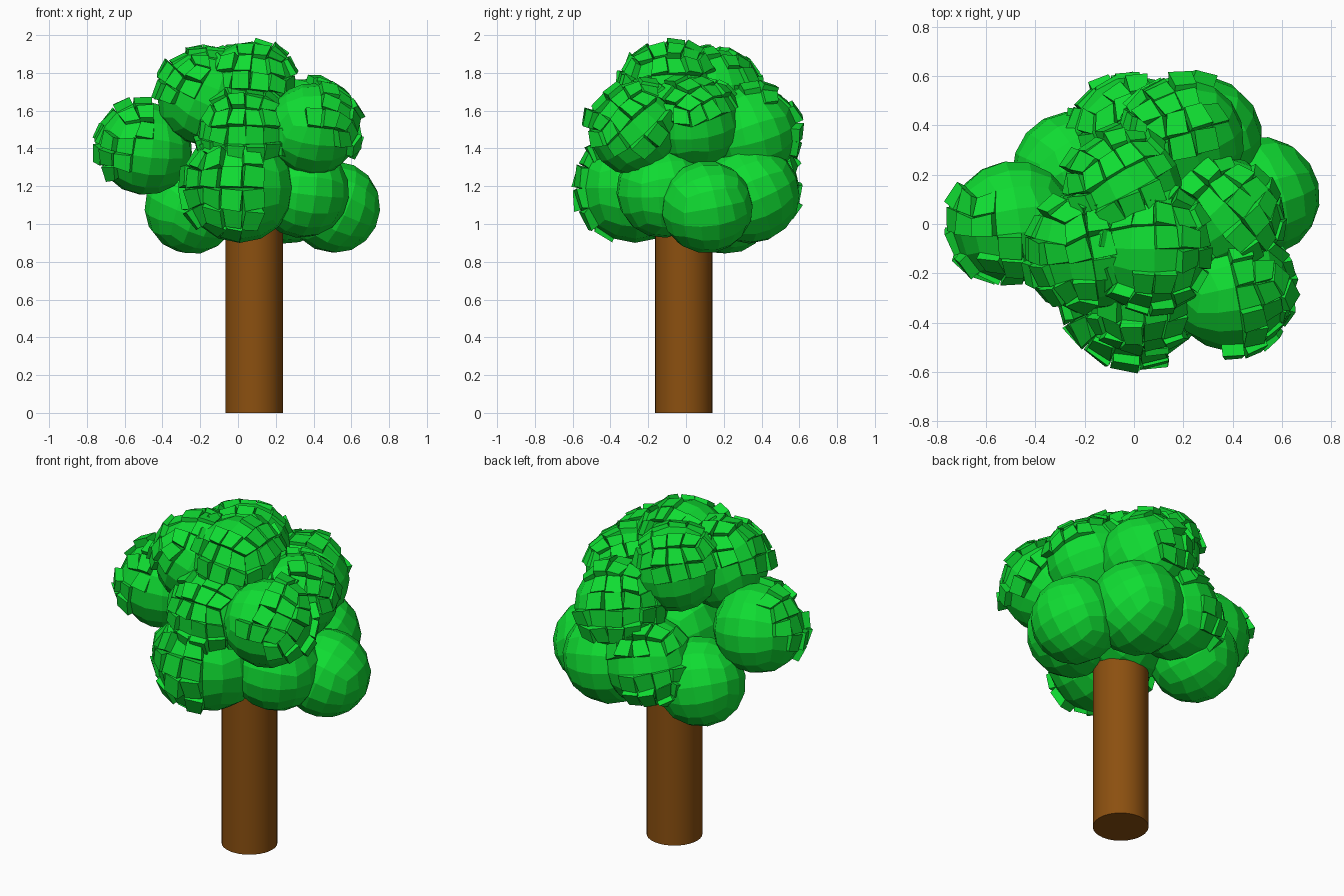
import bpy, bmesh, random
from mathutils import Vector, Euler, Matrix

if "Cube" in bpy.data.objects:
    bpy.data.objects.remove(bpy.data.objects["Cube"])

random.seed(4)


def material(name, color):
    m = bpy.data.materials.new(name)
    m.diffuse_color = color
    m.use_nodes = True
    m.node_tree.nodes["Principled BSDF"].inputs["Base Color"].default_value = m.diffuse_color
    return m


green = material("leaf_green", (0.005, 0.72, 0.032, 1))
brown = material("bark_brown", (0.26, 0.08, 0.005, 1))


def leaf_ball(name, center, radius, rot=(0, 0, 0), block_dir=None, spread=0.2):
    """Cube-sphere whose faces towards block_dir are raised as small blocks."""
    bm = bmesh.new()
    bmesh.ops.create_cube(bm, size=2)
    bmesh.ops.subdivide_edges(bm, edges=bm.edges[:], cuts=3, use_grid_fill=True)
    turn = Euler(rot).to_matrix()
    for v in bm.verts:
        # even out the cube grid before projecting onto the sphere
        p = Vector([c * (0.785 + 0.215 * c * c) for c in v.co])
        v.co = turn @ p.normalized() * radius
    bm.normal_update()
    if block_dir:
        d = Vector(block_dir).normalized()
        chosen = [f for f in bm.faces
                  if f.normal.dot(d) > spread and random.random() < 0.75]
        for f in bmesh.ops.extrude_discrete_faces(bm, faces=chosen)["faces"]:
            f.normal_update()
            shift = f.normal * random.uniform(0.01, 0.045)
            middle = f.calc_center_median()
            tilt = Euler([random.uniform(-0.15, 0.15) for _ in range(3)]).to_matrix()
            for v in f.verts:
                v.co = middle + tilt @ (v.co - middle) + shift
    mesh = bpy.data.meshes.new(name)
    bm.to_mesh(mesh)
    bm.free()
    ob = bpy.data.objects.new(name, mesh)
    ob.location = center
    mesh.materials.append(green)
    bpy.context.collection.objects.link(ob)
    return ob


# Trunk
bpy.ops.mesh.primitive_cylinder_add(vertices=32, radius=0.152, depth=1.1,
                                    location=(0.085, -0.012, 0.55))
trunk = bpy.context.object
trunk.name = "trunk"
trunk.data.materials.append(brown)
bpy.ops.object.shade_smooth_by_angle()

# Lower foliage, mostly plain
leaf_ball("foliage_core", (0.08, 0.02, 1.23), 0.30)
leaf_ball("foliage_low_left", (-0.245, 0.21, 1.09), 0.25, (0.3, 0.2, 0.5))
leaf_ball("foliage_low_right", (0.51, 0.11, 1.09), 0.245, (0.2, 0.4, 0.3))
leaf_ball("foliage_low_front_right", (0.34, -0.12, 1.175), 0.25, (0.1, 0.1, 0.3))
leaf_ball("foliage_low_back_right", (0.26, 0.34, 1.16), 0.265, (0.4, 0.1, 0.2))
leaf_ball("foliage_low_back", (0.0, 0.35, 1.2), 0.25, (0.1, 0.2, 0.3),
          (-0.5, 0.8, 0.3), 0.45)
leaf_ball("foliage_low_front", (0.01, -0.27, 1.19), 0.29, (0, 0, 0.05),
          (-0.7, -0.7, 0.1), 0.35)

# Middle foliage
leaf_ball("foliage_left", (-0.49, 0.01, 1.4), 0.25, (0.2, 0.1, 0.15),
          (-0.8, -0.5, 0.45), 0.55)
leaf_ball("foliage_right_front", (0.39, -0.27, 1.5), 0.245, (0.75, 0.1, 0.2),
          (0.7, -0.2, 0.6), 0.4)
leaf_ball("foliage_right", (0.35, 0.04, 1.53), 0.24, (0.3, 0.2, 0.75),
          (0.3, 0.1, 0.9), 0.4)
leaf_ball("foliage_back", (0.2, 0.34, 1.48), 0.25, (0.3, 0.15, 0.3),
          (-0.6, 0.5, 0.5), 0.2)
leaf_ball("foliage_front", (0.04, -0.26, 1.47), 0.245, (0.2, 0, 0),
          (-0.1, -0.7, 0.5), 0.1)

# Crown
leaf_ball("foliage_top", (0.06, -0.09, 1.72), 0.245, (0.05, 0.1, 0),
          (-0.1, -0.3, 0.9), 0.1)
leaf_ball("foliage_top_back", (-0.04, 0.14, 1.69), 0.24, (0.1, 0.2, 0.5),
          (-0.1, 0.1, 1.0), 0.35)
leaf_ball("foliage_top_left", (-0.18, -0.10, 1.665), 0.25, (0.2, 0.4, 0.25),
          (-0.3, -0.2, 0.9), 0.4)
